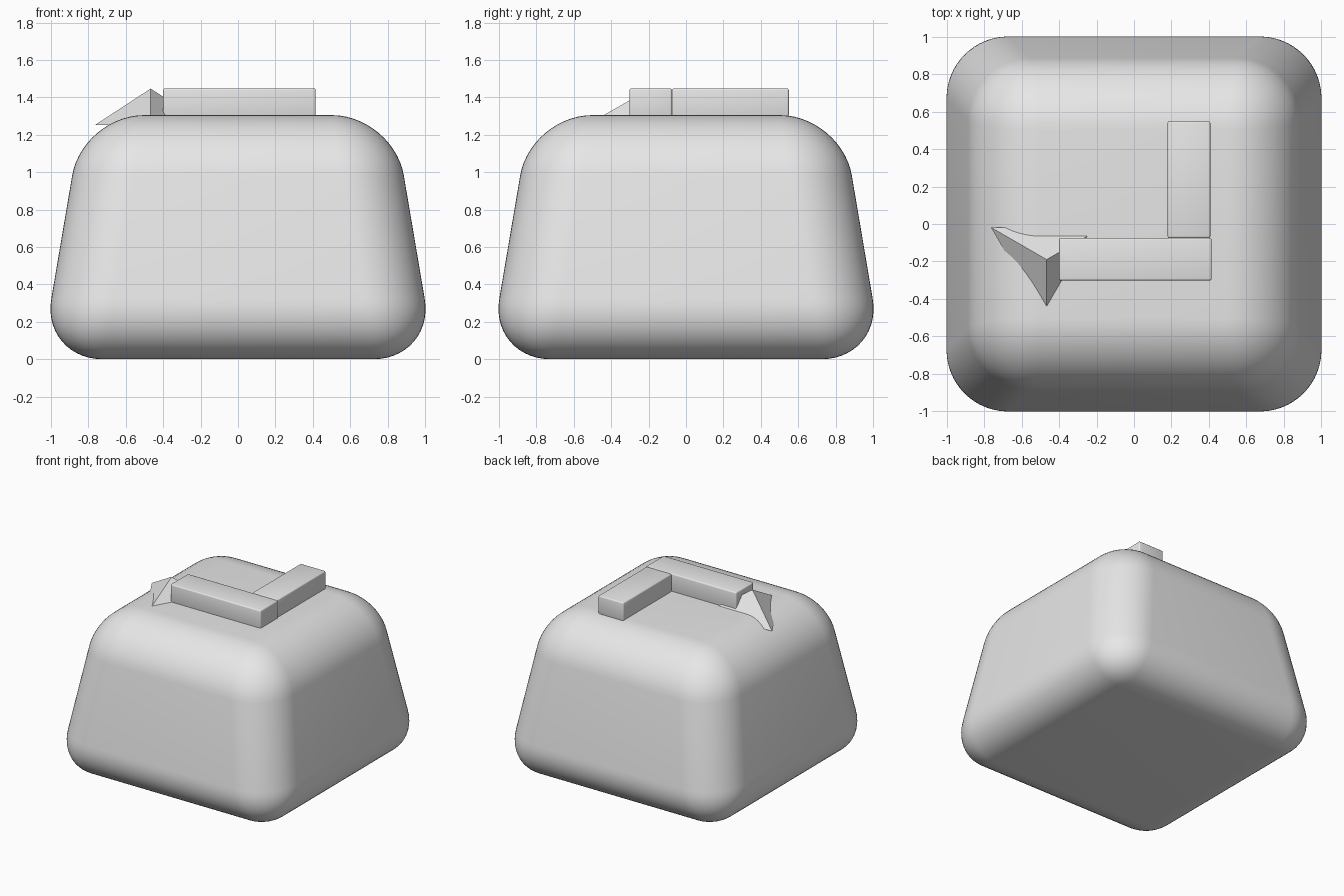
import bpy, bmesh, math

if "Cube" in bpy.data.objects:
    bpy.data.objects.remove(bpy.data.objects["Cube"])

grey = bpy.data.materials.new("light_grey")
grey.diffuse_color = (0.8, 0.8, 0.8, 1)
grey.use_nodes = True
grey.node_tree.nodes["Principled BSDF"].inputs["Base Color"].default_value = grey.diffuse_color


def finish(name, bm, bevel=0.0, segments=1):
    """Turn a bmesh into an object with optional rounded edges."""
    bmesh.ops.recalc_face_normals(bm, faces=bm.faces)
    me = bpy.data.meshes.new(name)
    bm.to_mesh(me)
    bm.free()
    me.materials.append(grey)
    ob = bpy.data.objects.new(name, me)
    bpy.context.collection.objects.link(ob)
    if bevel:
        mod = ob.modifiers.new("rounding", 'BEVEL')
        mod.width = bevel
        mod.segments = segments
        mod.limit_method = 'NONE'
        me.shade_smooth()
    return ob


def box(x0, x1, y0, y1, z0, z1):
    bm = bmesh.new()
    bmesh.ops.create_cube(bm, size=1)
    for v in bm.verts:
        v.co = (x1 if v.co.x > 0 else x0,
                y1 if v.co.y > 0 else y0,
                z1 if v.co.z > 0 else z0)
    return bm


# Key body: tapered block with very generous rounding
BASE, TOP, HEIGHT = 1.053, 0.832, 1.305
body = box(-BASE, BASE, -BASE, BASE, 0, HEIGHT)
for v in body.verts:
    if v.co.z > 0:
        v.co.x *= TOP / BASE
        v.co.y *= TOP / BASE
finish("key_body", body, 0.33, 14)

# Raised arrow shaft: two bars forming a corner
finish("arrow_long_bar", box(-0.40, 0.415, -0.302, -0.075, 1.295, 1.448), 0.01, 3)
finish("arrow_upright_bar", box(0.18, 0.408, -0.075, 0.55, 1.295, 1.448), 0.01, 3)

# Arrow head: three-sided pyramid partly sunk into the body
head = bmesh.new()
apex = head.verts.new((-0.467, -0.19, 1.447))
ring = []
for i in range(3):
    a = math.radians(-90 + 120 * i)
    ring.append(head.verts.new((-0.467 + 0.344 * math.cos(a),
                                -0.19 + 0.344 * math.sin(a), 1.252)))
head.faces.new(ring)
for i in range(3):
    head.faces.new((apex, ring[i], ring[(i + 1) % 3]))
finish("arrow_head", head)
